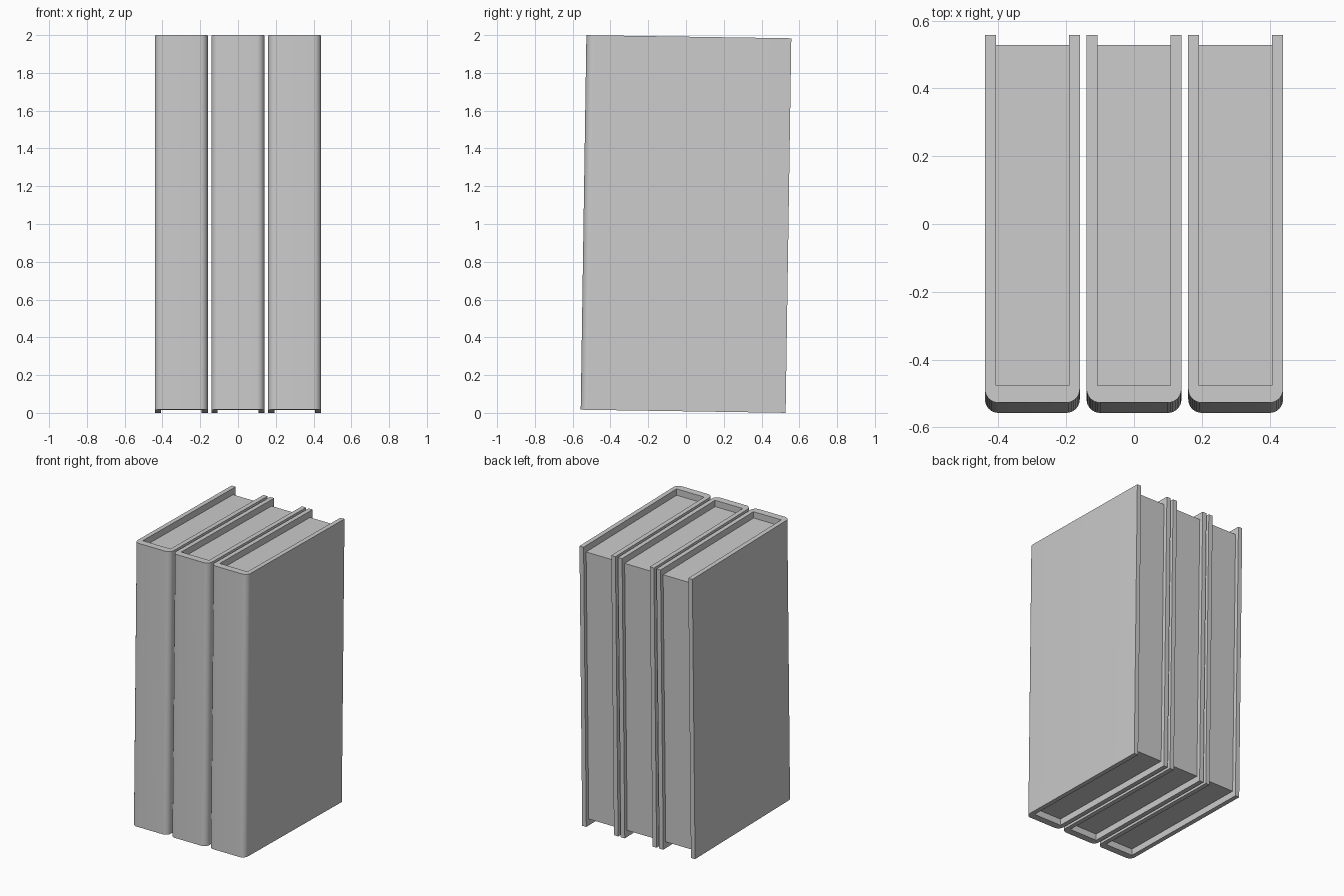
import bpy, bmesh
from math import sin, cos, pi, asin
from mathutils import Matrix

if "Cube" in bpy.data.objects:
    bpy.data.objects.remove(bpy.data.objects["Cube"])

LENGTH, HEIGHT, WIDTH = 1.085, 1.983, 0.28
BOARD, SPINE, RADIUS = 0.032, 0.05, 0.04
TILT = asin(0.0152)
HW, HL = WIDTH / 2, LENGTH / 2


def make_object(name, bm, x):
    bmesh.ops.recalc_face_normals(bm, faces=bm.faces)
    mesh = bpy.data.meshes.new(name)
    bm.to_mesh(mesh)
    bm.free()
    # lean the book slightly about its centre, resting on its back lower edge
    mesh.transform(Matrix.Rotation(-TILT, 4, 'X'))
    ob = bpy.data.objects.new(name, mesh)
    ob.location = (x, 0, 1.0)
    bpy.context.collection.objects.link(ob)
    return ob


def cover(name, x):
    # U-shaped profile with rounded spine corners, extruded upward
    steps = 8
    arc = [(-HW + RADIUS - RADIUS * cos(a), -HL + RADIUS - RADIUS * sin(a))
           for a in (pi / 2 * i / steps for i in range(steps + 1))]
    half = [(-HW + BOARD, -HL + SPINE), (-HW + BOARD, HL), (-HW, HL)] + arc
    profile = half + [(-px, py) for px, py in reversed(half)]
    bm = bmesh.new()
    face = bm.faces.new([bm.verts.new((px, py, -HEIGHT / 2)) for px, py in profile])
    new = bmesh.ops.extrude_face_region(bm, geom=[face])['geom']
    bmesh.ops.translate(bm, vec=(0, 0, HEIGHT),
                        verts=[v for v in new if isinstance(v, bmesh.types.BMVert)])
    ob = make_object(name, bm, x)
    bpy.ops.object.select_all(action='DESELECT')
    ob.select_set(True)
    bpy.context.view_layer.objects.active = ob
    bpy.ops.object.shade_smooth_by_angle()


def pages(name, x):
    # page block recessed at top, bottom and fore edge
    front, back = -HL + SPINE - 0.002, HL - 0.028
    size = (WIDTH - 2 * BOARD + 0.002, back - front, HEIGHT - 0.09)
    bm = bmesh.new()
    bmesh.ops.create_cube(bm, size=1)
    bmesh.ops.scale(bm, vec=size, verts=bm.verts)
    bmesh.ops.translate(bm, vec=(0, (front + back) / 2, 0), verts=bm.verts)
    make_object(name, bm, x)


# three identical books side by side
for side, x in (("left", -0.3), ("middle", 0.0), ("right", 0.3)):
    cover(f"{side}_book_cover", x)
    pages(f"{side}_book_pages", x)
